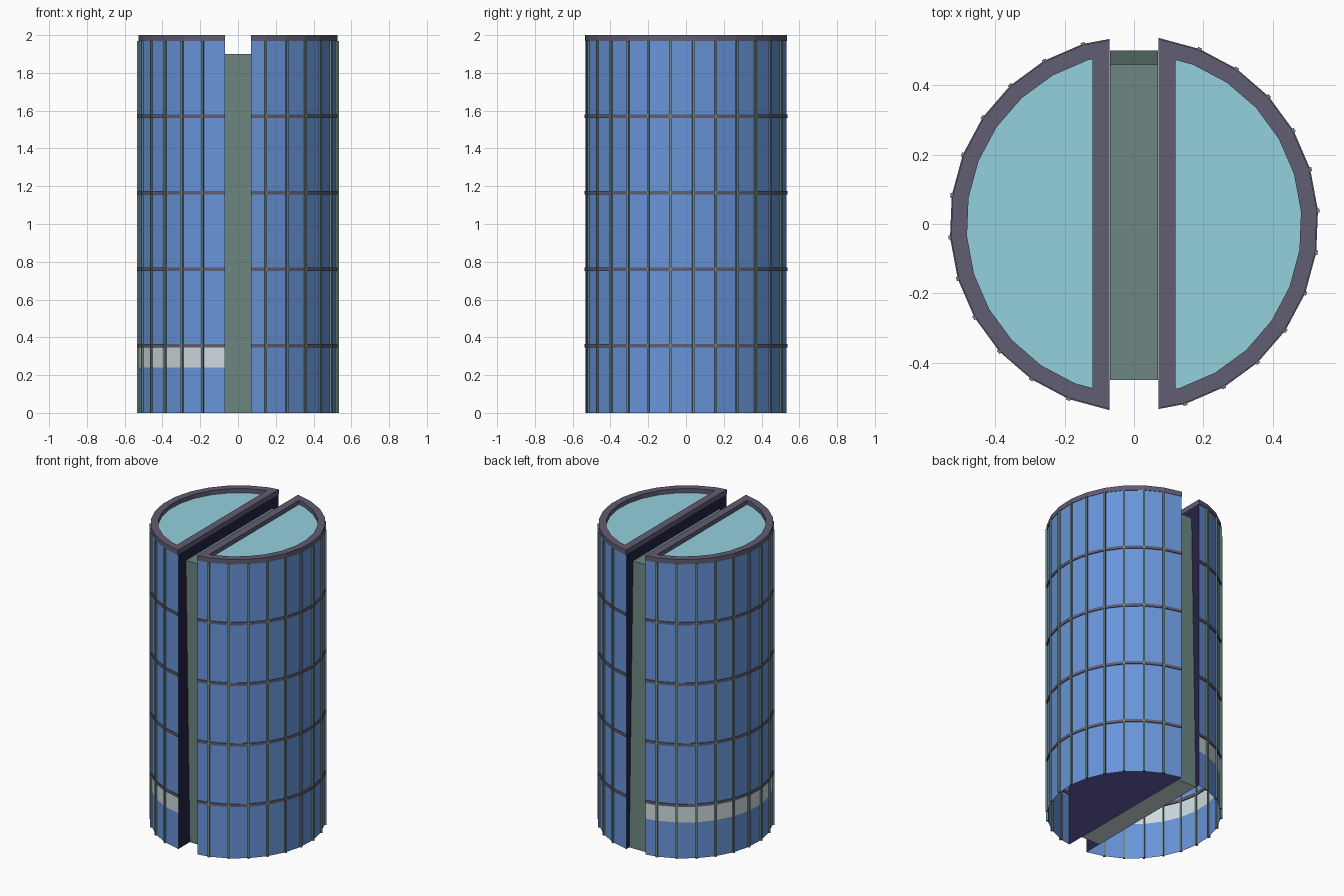
import bpy, bmesh, math

if "Cube" in bpy.data.objects:
    bpy.data.objects.remove(bpy.data.objects["Cube"])

def material(name, r, g, b):
    lin = lambda c: ((c / 255 + 0.055) / 1.055) ** 2.4 if c > 10 else c / 255 / 12.92
    m = bpy.data.materials.new(name)
    m.diffuse_color = (lin(r), lin(g), lin(b), 1)
    m.use_nodes = True
    m.node_tree.nodes["Principled BSDF"].inputs["Base Color"].default_value = m.diffuse_color
    return m

BLUE = material("blue_glass", 104, 149, 218)
PALE = material("pale_panel", 205, 218, 221)
GREEN = material("grey_green", 109, 135, 129)
RIM = material("purple_grey", 97, 93, 114)
ROOF = material("cyan_roof", 148, 209, 222)
NAVY = material("dark_navy", 38, 35, 72)

SHIFT, STEP, OFF, GAP = 0.011, 2 * math.pi / 28, math.radians(4.1), 0.07

def arc(radius, x0=GAP):
    """28-sided arc of the right half, clipped at x0, always 15 points."""
    pts = [(radius * math.cos(OFF + k * STEP) - SHIFT, radius * math.sin(OFF + k * STEP))
           for k in range(-7, 8)]
    out = []
    for a, b in zip(pts, pts[1:]):
        if a[0] >= x0:
            out.append(a)
        if (a[0] >= x0) != (b[0] >= x0):
            t = (x0 - a[0]) / (b[0] - a[0])
            out.append((x0, a[1] + t * (b[1] - a[1])))
    while len(out) < 15:
        out.append(out[-1])
    return out

def make(name, verts, faces, mats, side=1, rule=None):
    bm = bmesh.new()
    vs = [bm.verts.new((side * x, side * y, z)) for x, y, z in verts]
    for f in faces:
        bm.faces.new([vs[i] for i in f])
    bmesh.ops.remove_doubles(bm, verts=bm.verts, dist=1e-5)
    bmesh.ops.recalc_face_normals(bm, faces=bm.faces)
    if rule:
        for f in bm.faces:
            f.material_index = rule(f)
    me = bpy.data.meshes.new(name)
    bm.to_mesh(me)
    bm.free()
    for m in mats:
        me.materials.append(m)
    ob = bpy.data.objects.new(name, me)
    bpy.context.collection.objects.link(ob)
    return ob

def sweep(name, loops, mat, side, closed):
    """Joins four point loops (the corners of a section) into a bar."""
    n = len(loops[0])
    verts = [p for loop in loops for p in loop]
    faces = []
    for j in range(4):
        a, b = j * n, (j + 1) % 4 * n
        for i in range(n if closed else n - 1):
            k = (i + 1) % n
            faces.append((a + i, a + k, b + k, b + i))
    if not closed:
        faces += [(0, n, 2 * n, 3 * n), (n - 1, 2 * n - 1, 3 * n - 1, 4 * n - 1)]
    return make(name, verts, faces, [mat], side)

def at(points, z):
    return [(x, y, z) for x, y in points]

def box(corners0, corners1):
    return corners0 + corners1, [(0, 1, 2, 3), (4, 5, 6, 7), (0, 1, 5, 4),
                                 (1, 2, 6, 5), (2, 3, 7, 6), (3, 0, 4, 7)]

for side, label in ((1, "right"), (-1, "left")):
    # curved glass wall, with a pale stripe on the left half
    pts = arc(0.537)
    levels = [0, 0.24, 0.35, 1.97]
    n = len(pts)
    verts = [p for z in levels for p in at(pts, z)]
    faces = [(r * n + i, r * n + i + 1, (r + 1) * n + i + 1, (r + 1) * n + i)
             for r in range(3) for i in range(n - 1)]
    stripe = lambda f: int(side < 0 and 0.24 < f.calc_center_median().z < 0.35)
    wall = make(label + "_glass_wall", verts, faces, [BLUE, PALE], side, stripe)
    wall.data.flip_normals() if wall.data.polygons[0].normal.x * side < 0 else None

    # flat wall along the slot
    y0, y1 = pts[0][1], pts[-1][1]
    make(label + "_slot_wall",
         [(GAP, y0, 0), (GAP, y0, 1.97), (GAP, y1, 1.97), (GAP, y1, 0)],
         [(0, 1, 2, 3)], [NAVY], side).data.flip_normals()
    slot = bpy.data.objects[label + "_slot_wall"].data
    if slot.polygons[0].normal.x * side > 0:
        slot.flip_normals()

    # roof panel and raised rim
    roof_pts = arc(0.50, 0.11)[:14]
    roof = make(label + "_roof", at(roof_pts, 1.972), [tuple(range(14))], [ROOF], side)
    if roof.data.polygons[0].normal.z < 0:
        roof.data.flip_normals()
    outer, inner = arc(0.54), arc(0.494, 0.12)
    sweep(label + "_rim", [at(outer, 1.968), at(outer, 2), at(inner, 2), at(inner, 1.968)],
          RIM, side, True)

    # floor bands
    for i in range(4):
        z = 0.355 + 0.405 * i
        o, n_ = arc(0.543), arc(0.53)
        sweep(f"{label}_floor_band_{i + 1}",
              [at(o, z - 0.009), at(o, z + 0.009), at(n_, z + 0.009), at(n_, z - 0.009)],
              RIM, side, False)

    # vertical mullions
    for k in range(-6, 6):
        c, s = math.cos(OFF + k * STEP), math.sin(OFF + k * STEP)
        foot = [(r * c - t * s - SHIFT, r * s + t * c)
                for r, t in ((0.53, -0.006), (0.547, -0.006), (0.547, 0.006), (0.53, 0.006))]
        v, f = box(at(foot, 0), at(foot, 1.97))
        make(f"{label}_mullion_{k + 7}", v, f, [GREEN], side)

# leaning core slab in the slot, pale underneath
w = GAP - 0.0005
v, f = box([(-w, -0.41, 0), (w, -0.41, 0), (w, 0.5, 0), (-w, 0.5, 0)],
           [(-w, -0.45, 1.9), (w, -0.45, 1.9), (w, 0.46, 1.9), (-w, 0.46, 1.9)])
make("core_slab", v, f, [GREEN, PALE], 1, lambda q: int(q.normal.z < -0.9))
